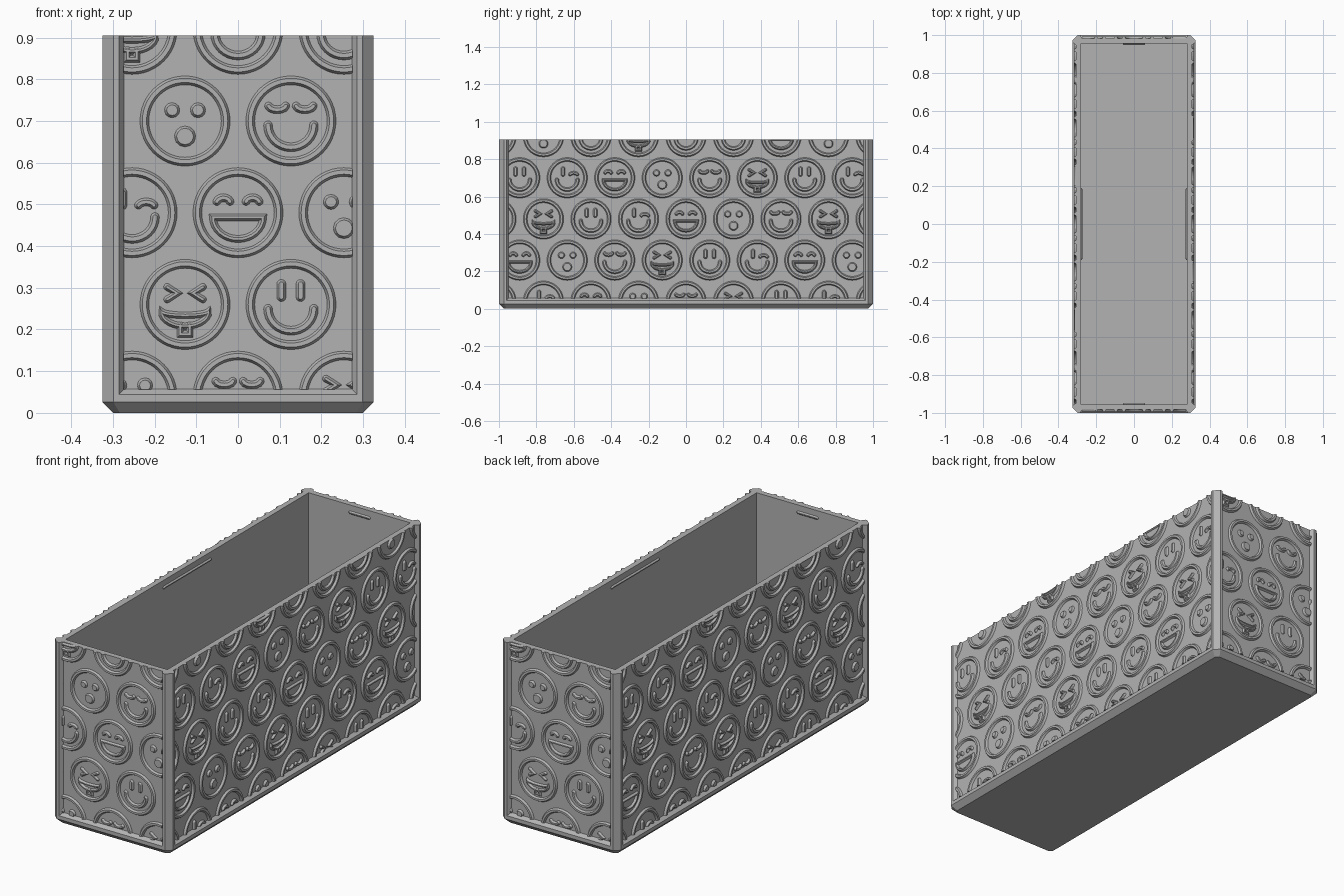
import bpy, bmesh, math
from mathutils import Vector, Matrix

if "Cube" in bpy.data.objects:
    bpy.data.objects.remove(bpy.data.objects["Cube"], do_unlink=True)

HX, HY, TOP = 0.325, 1.0, 0.905   # half width, half length, height
CH = 0.026                        # edge chamfer
WALL, RECESS, RELIEF = 0.045, 0.018, 0.010

grey = bpy.data.materials.new("plain grey")
grey.use_nodes = True
grey.diffuse_color = (0.45, 0.45, 0.45, 1)
grey.node_tree.nodes["Principled BSDF"].inputs["Base Color"].default_value = (0.45, 0.45, 0.45, 1)


def make(name, bm):
    bmesh.ops.recalc_face_normals(bm, faces=bm.faces)
    mesh = bpy.data.meshes.new(name)
    bm.to_mesh(mesh)
    bm.free()
    mesh.materials.append(grey)
    obj = bpy.data.objects.new(name, mesh)
    bpy.context.collection.objects.link(obj)
    return obj


def loft(name, loops):
    """Closed solid through a list of equal-length loops."""
    bm = bmesh.new()
    rows = [[bm.verts.new(p) for p in loop] for loop in loops]
    n = len(rows[0])
    for a, b in zip(rows, rows[1:]):
        for i in range(n):
            bm.faces.new((a[i], a[(i + 1) % n], b[(i + 1) % n], b[i]))
    bm.faces.new(rows[0])
    bm.faces.new(rows[-1])
    return make(name, bm)


def octagon(x, y, c, z):
    return [(x, -y + c, z), (x, y - c, z), (x - c, y, z), (-x + c, y, z),
            (-x, y - c, z), (-x, -y + c, z), (-x + c, -y, z), (x - c, -y, z)]


def rect(x, y, z):
    return [(x, -y, z), (x, y, z), (-x, y, z), (-x, -y, z)]


# Body with chamfered foot and corners
body = loft("planter_body", [octagon(HX - CH, HY - CH, CH * 0.6, 0),
                             octagon(HX, HY, CH, CH), octagon(HX, HY, CH, TOP)])

# Four sides: name, turn about z, half width, distance to the outer face
SIDES = [("front", 0, HX, HY), ("left", 90, HY, HX),
         ("back", 180, HX, HY), ("right", 270, HY, HX)]


def cut(cutter):
    cutter.hide_render = True
    mod = body.modifiers.new("cut", 'BOOLEAN')
    mod.operation, mod.solver, mod.object = 'DIFFERENCE', 'EXACT', cutter
    bpy.context.view_layer.objects.active = body
    bpy.ops.object.modifier_apply(modifier=mod.name)
    bpy.data.objects.remove(cutter, do_unlink=True)


# Cavity and bevelled panel recesses
cut(loft("cavity_cutter", [rect(HX - WALL, HY - WALL, z) for z in (0.045, 1.2)]))
for name, turn, half, dist in SIDES:
    rot = Matrix.Rotation(math.radians(turn), 3, 'Z')
    loops = []
    for depth, grow in ((RECESS, 0), (-0.01, 0.02)):
        u, z, y = half - 0.052 + grow, 0.057 - grow, -dist + depth
        loops.append([rot @ Vector(p) for p in
                      ((-u, y, z), (u, y, z), (u, y, 1.2), (-u, y, 1.2))])
    cut(loft(name + "_recess_cutter", loops))


def ridge(bm, pts, w, closed=False, h=RELIEF):
    """Raised stroke with sloping flanks along a 2D path."""
    pts = [Vector(p) for p in pts]
    n = len(pts)
    ring = []
    for i, p in enumerate(pts):
        prev = pts[i - 1] if closed or i else None
        nxt = pts[(i + 1) % n] if closed or i < n - 1 else None
        t1 = (p - prev).normalized() if prev else (nxt - p).normalized()
        t2 = (nxt - p).normalized() if nxt else t1
        t = (t1 + t2).normalized()
        miter = 1 / max(t.dot(t1), 0.6)
        caps = [0]
        if not closed and i == 0:
            caps = [-85, -57, -28, 0]
        elif not closed and i == n - 1:
            caps = [0, 28, 57, 85]
        side = Vector((-t.y, t.x)) * miter
        for a in caps:
            c, s = math.cos(math.radians(a)), math.sin(math.radians(a))
            row = []
            for sign, wid, d in ((1, w, -0.003), (1, w, 0), (1, w - 0.0055, h),
                                 (-1, w - 0.0055, h), (-1, w, 0), (-1, w, -0.003)):
                q = p + side * (sign * wid * c) + t * (wid * s)
                row.append(bm.verts.new((q.x, -d, q.y)))
            ring.append(row)
    m = len(ring)
    for i in range(m if closed else m - 1):
        a, b = ring[i], ring[(i + 1) % m]
        for j in range(6):
            k = (j + 1) % 6
            bm.faces.new((a[j], a[k], b[k], b[j]))
    if not closed:
        bm.faces.new(ring[0])
        bm.faces.new(ring[-1])


def arc(cx, cz, rx, rz, a0, a1, n):
    return [(cx + rx * math.cos(math.radians(a0 + (a1 - a0) * i / n)),
             cz + rz * math.sin(math.radians(a0 + (a1 - a0) * i / n))) for i in range(n + 1)]


def dot(x, z):
    return [(x - 0.0005, z), (x + 0.0005, z)]


def expression(kind):
    """Strokes of one face: (path, half width, closed)."""
    smile = (arc(0, -0.010, 0.055, 0.053, 180, 360, 16), 0.0105, False)
    tall = lambda x: ([(x, 0.018), (x, 0.049)], 0.011, False)
    if kind == 0:    # smiling
        return [tall(-0.023), tall(0.023), smile]
    if kind == 1:    # winking
        return [tall(-0.023), (arc(0.034, 0.014, 0.02, 0.012, 160, 20, 6), 0.0095, False), smile]
    if kind == 2:    # laughing
        eyes = [(arc(x, 0.022, 0.017, 0.014, 160, 20, 6), 0.0095, False) for x in (-0.035, 0.035)]
        return eyes + [(arc(0, -0.011, 0.06, 0.052, 180, 360, 16), 0.0085, True)]
    if kind == 3:    # surprised
        return [(dot(-0.031, 0.026), 0.018, False), (dot(0.031, 0.026), 0.018, False),
                (dot(0, -0.037), 0.025, False)]
    if kind == 4:    # content, eyes closed
        eyes = [(arc(x, 0.038, 0.021, 0.011, 190, 350, 6), 0.0095, False) for x in (-0.033, 0.033)]
        return eyes + [smile]
    # squinting with tongue out
    eyes = [([(s * 0.043, 0.042), (s * 0.019, 0.027), (s * 0.043, 0.012)], 0.0085, False)
            for s in (-1, 1)]
    mouth = arc(0, -0.016, 0.057, 0.036, 180, 360, 14) + arc(0, -0.016, 0.057, 0.010, 350, 190, 8)
    tongue = [(-0.011, -0.05), (-0.011, -0.071), (0.011, -0.071), (0.011, -0.05)]
    return eyes + [(mouth, 0.008, True), (tongue, 0.0085, False)]


# Relief of round faces in staggered rows, trimmed to each panel
PITCH = 0.254
ROWS = [(0.04, 0, 4), (0.26, -0.5, 5), (0.48, 0, 2), (0.70, -0.5, 3), (0.92, 0, 0)]
for name, turn, half, dist in SIDES:
    bm = bmesh.new()
    limit = half - 0.050
    for z, shift, first in ROWS:
        for col in range(-5, 6):
            u = (col + shift) * PITCH
            if abs(u) - 0.108 > limit:
                continue
            ridge(bm, [(u + x, z + y) for x, y in arc(0, 0, 0.0975, 0.0975, 0, 352.5, 47)],
                  0.0105, True)
            for path, w, closed in expression((first + col) % 6):
                ridge(bm, [(u + x, z + y) for x, y in path], w, closed)
    for co, no in (((limit, 0, 0), (1, 0, 0)), ((-limit, 0, 0), (-1, 0, 0)),
                   ((0, 0, 0.056), (0, 0, -1)), ((0, 0, TOP), (0, 0, 1))):
        res = bmesh.ops.bisect_plane(bm, geom=bm.verts[:] + bm.edges[:] + bm.faces[:],
                                     plane_co=co, plane_no=no, clear_outer=True)
        edges = [g for g in res["geom_cut"] if isinstance(g, bmesh.types.BMEdge)]
        bmesh.ops.holes_fill(bm, edges=edges, sides=0)
    rot = Matrix.Rotation(math.radians(turn), 4, 'Z')
    bm.transform(rot @ Matrix.Translation((0, -dist + RECESS, 0)))
    make(name + "_face_relief", bm)

    # Snap ridge on the inside of the wall below the rim
    bm = bmesh.new()
    length = 0.06 if half == HX else 0.19
    ridge(bm, [(-length + 0.008, 0.868), (length - 0.008, 0.868)], 0.008, h=0.007)
    bm.transform(rot @ Matrix.Translation((0, dist - WALL, 0)))
    make(name + "_inner_snap_ridge", bm)
